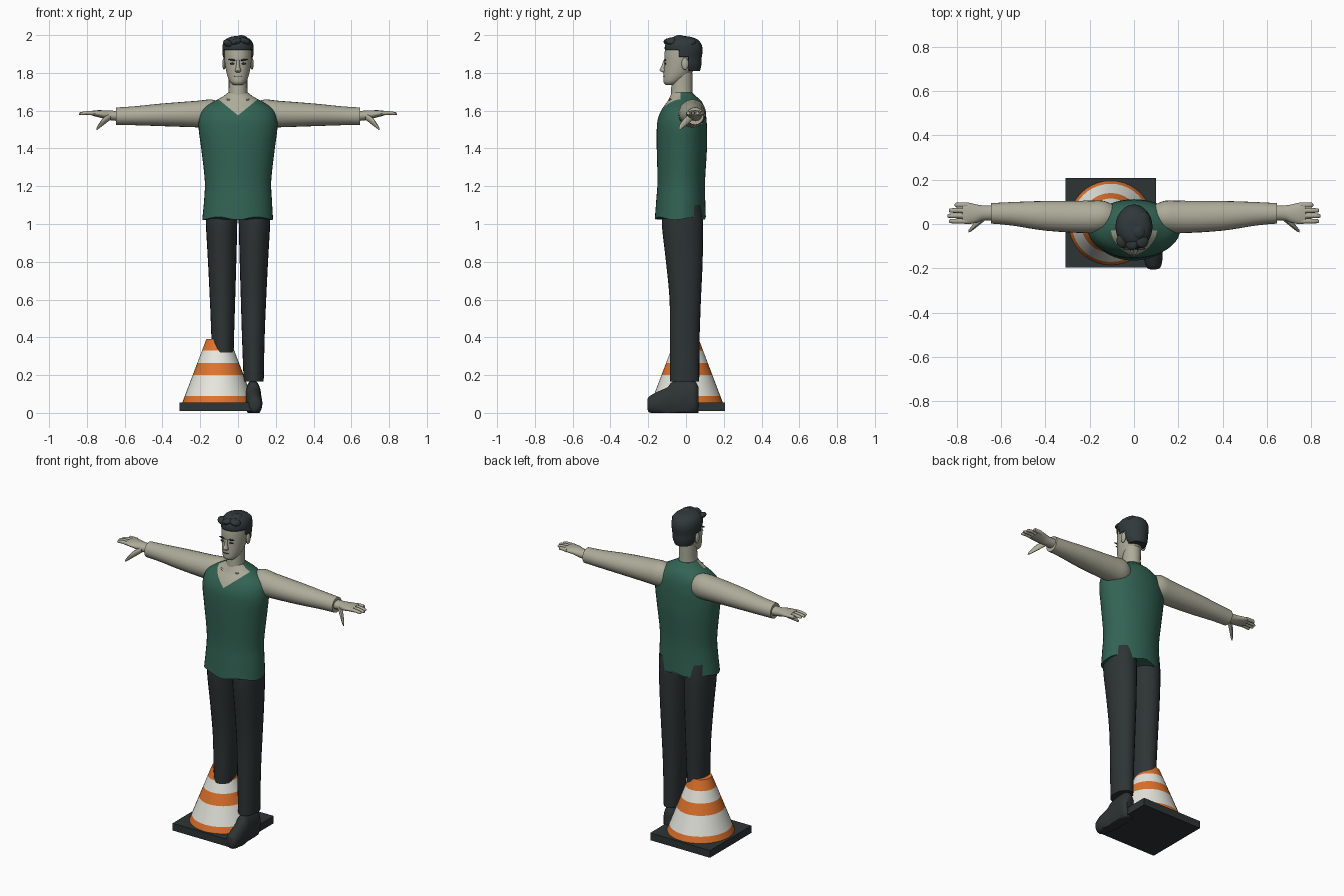
import bpy, bmesh, math
from mathutils import Vector

cube = bpy.data.objects.get("Cube")
if cube:
    bpy.data.objects.remove(cube, do_unlink=True)


def material(name, rgb):
    m = bpy.data.materials.new(name)
    m.use_nodes = True
    m.diffuse_color = (*rgb, 1)
    m.node_tree.nodes["Principled BSDF"].inputs["Base Color"].default_value = (*rgb, 1)
    return m


SKIN = material("skin", (.42, .41, .32))
GREEN = material("green shirt", (.032, .125, .088))
DARK = material("charcoal cloth", (.027, .034, .035))
HAIR = material("dark hair", (.03, .04, .043))
ORANGE = material("cone orange", (.75, .17, .025))
WHITE = material("cone white", (.8, .8, .74))


def finish(name, bm, mats, angle=40):
    bmesh.ops.recalc_face_normals(bm, faces=bm.faces)
    me = bpy.data.meshes.new(name)
    bm.to_mesh(me)
    bm.free()
    for m in mats:
        me.materials.append(m)
    ob = bpy.data.objects.new(name, me)
    bpy.context.collection.objects.link(ob)
    bpy.ops.object.select_all(action="DESELECT")
    bpy.context.view_layer.objects.active = ob
    ob.select_set(True)
    bpy.ops.object.shade_smooth_by_angle(angle=math.radians(angle))
    return ob


def smooth_rows(rows, steps):
    """Catmull-Rom interpolation between cross-sections."""
    out = []
    last = len(rows) - 1
    for i in range(last):
        p0, p1, p2, p3 = rows[max(i - 1, 0)], rows[i], rows[i + 1], rows[min(i + 2, last)]
        for k in range(steps):
            t = k / steps
            out.append([.5 * (2 * b + (c - a) * t + (2 * a - 5 * b + 4 * c - d) * t ** 2
                              + (3 * b - a - 3 * c + d) * t ** 3)
                        for a, b, c, d in zip(p0, p1, p2, p3)])
    return out + [rows[-1]]


def loft_mesh(rows, axis="z", n=24, steps=4, side=1):
    """Oval rings (position, centre a, centre b, radius a, radius b) along an axis."""
    bm = bmesh.new()
    rings = []
    for t, a, b, ra, rb in smooth_rows(rows, steps):
        ring = []
        for i in range(n):
            u = 2 * math.pi * i / n
            p, q = a + ra * math.cos(u), b + rb * math.sin(u)
            x, y, z = {"z": (p, q, t), "x": (t, p, q), "y": (p, t, q)}[axis]
            ring.append(bm.verts.new((x * side, y, z)))
        rings.append(ring)
    for lo, hi in zip(rings, rings[1:]):
        for i in range(n):
            j = (i + 1) % n
            bm.faces.new((lo[i], lo[j], hi[j], hi[i]))
    bm.faces.new(rings[0])
    bm.faces.new(rings[-1])
    return bm


def loft(name, rows, mat, **kw):
    return finish(name, loft_mesh(rows, **kw), [mat])


def blob(name, loc, size, mat, tilt=0):
    bm = bmesh.new()
    bmesh.ops.create_uvsphere(bm, u_segments=14, v_segments=8, radius=1)
    bmesh.ops.scale(bm, vec=size, verts=bm.verts)
    ob = finish(name, bm, [mat])
    ob.location = loc
    ob.rotation_euler.y = tilt
    return ob


def cut(bm, point, normal):
    bmesh.ops.bisect_plane(bm, geom=bm.verts[:] + bm.edges[:] + bm.faces[:],
                           plane_co=point, plane_no=normal)


# Cone with stripes and its square base
CX, CY = -.105, .005
bm = bmesh.new()
bmesh.ops.create_cube(bm, size=1)
bmesh.ops.scale(bm, vec=(.41, .405, .045), verts=bm.verts)
finish("cone_base", bm, [DARK]).location = (CX, CY, .032)
levels = [.05, .09, .2, .265, .33, .39]
bm = loft_mesh([(z, CX, CY, .19 - .38 * (z - .055), .19 - .38 * (z - .055)) for z in levels],
               n=40, steps=1)
for f in bm.faces:
    z = f.calc_center_median().z
    f.material_index = int(.09 < z < .2 or .265 < z < .33)
finish("traffic_cone", bm, [ORANGE, WHITE])

# Trousers: one leg stands on the floor, the other inside the cone
leg = [(.165, .083, -.008, .053, .078), (.4, .081, -.007, .06, .079),
       (.6, .082, -.004, .067, .083), (.8, .084, -.009, .075, .097),
       (1.0, .087, -.019, .083, .109), (1.1, .087, -.02, .083, .1)]
loft("left_leg", leg, DARK)
loft("right_leg", [(.32, .081, -.007, .058, .079)] + leg[1:], DARK, side=-1)

# Shoe with a flat sole
bm = loft_mesh([(-.205, .088, .045, .012, .02), (-.195, .088, .045, .032, .042),
                (-.15, .087, .05, .042, .062), (-.1, .083, .055, .043, .08),
                (-.07, .081, .07, .043, .095), (0, .08, .075, .044, .1),
                (.045, .08, .075, .042, .095), (.065, .08, .07, .025, .07)], axis="y")
for v in bm.verts:
    v.co.z = min(max(v.co.z, 0), .17)
finish("left_shoe", bm, [DARK])

# Shirt with a V neck cut into the front
bm = loft_mesh([(1.03, -.002, -.03, .187, .135), (1.12, 0, -.028, .18, .13),
                (1.23, 0, -.025, .176, .126), (1.4, 0, -.022, .195, .133),
                (1.5, 0, -.022, .208, .133), (1.56, 0, -.02, .206, .128),
                (1.61, 0, -.013, .185, .113), (1.65, 0, -.008, .125, .09),
                (1.675, 0, -.015, .08, .07), (1.695, 0, -.02, .054, .055)], n=40)
for s in (-1, 1):
    cut(bm, (0, 0, 1.575), (.82 * s, 0, -1))
cut(bm, (0, -.03, 1.6), (0, 1, 0))
for f in bm.faces:
    c = f.calc_center_median()
    f.material_index = int(c.y < -.03 and c.z > 1.575 + .82 * abs(c.x))
for v in bm.verts:
    if v.co.z < 1.035:
        v.co.z += .008 * math.sin(5 * math.atan2(v.co.y, v.co.x))
finish("shirt", bm, [GREEN, SKIN])

# Arms and hands
for s, side in ((1, "left"), (-1, "right")):
    loft(side + "_arm", [(.09, .035, 1.58, .05, .06), (.14, .035, 1.585, .07, .074),
                         (.22, .032, 1.582, .073, .07), (.4, .037, 1.578, .067, .06),
                         (.55, .046, 1.573, .053, .05), (.645, .048, 1.571, .046, .046)],
         SKIN, axis="x", side=s)
    loft(side + "_palm", [(.63, .05, 1.572, .034, .027), (.68, .05, 1.575, .034, .025),
                          (.71, .047, 1.58, .041, .022), (.75, .048, 1.585, .049, .017),
                          (.775, .05, 1.587, .046, .012)], SKIN, axis="x", side=s)
    for finger, y, end in (("index", .013, .835), ("middle", .037, .842),
                           ("ring", .061, .836), ("little", .086, .81)):
        loft(f"{side}_{finger}_finger",
             [(.755, y, 1.586, .012, .012), (.8, y, 1.588, .011, .01),
              (end - .006, y, 1.584, .009, .008), (end, y, 1.583, .004, .003)],
             SKIN, axis="x", n=10, steps=2, side=s)
    loft(side + "_thumb", [(.675, .03, 1.57, .016, .018), (.71, .002, 1.545, .016, .02),
                           (.735, -.022, 1.52, .011, .014), (.748, -.033, 1.504, .005, .007)],
         SKIN, axis="x", n=12, side=s)
    # Ear, collar bone, eye and brow on each side
    blob(side + "_ear", (.074 * s, -.005, 1.848), (.009, .019, .032), SKIN)
    blob(side + "_collar_bone", (.035 * s, -.082, 1.652), (.03, .009, .006), SKIN, -.35 * s)
    blob(side + "_eye", (.03 * s, -.109, 1.849), (.014, .004, .005), HAIR)
    blob(side + "_brow", (.031 * s, -.111, 1.869), (.021, .005, .0045), HAIR, -.12 * s)

# Neck, head, nose and mouth
loft("neck", [(1.65, 0, -.022, .062, .058), (1.7, 0, -.023, .05, .057),
              (1.8, 0, -.018, .05, .052)], SKIN)
loft("head", [(1.735, 0, -.08, .022, .025), (1.75, 0, -.073, .04, .045),
              (1.78, 0, -.053, .055, .066), (1.82, 0, -.036, .065, .081),
              (1.86, 0, -.027, .071, .088), (1.9, 0, -.022, .073, .092),
              (1.94, 0, -.02, .069, .086), (1.97, 0, -.02, .05, .06),
              (1.983, 0, -.02, .02, .025)], SKIN, n=32)
loft("nose", [(1.803, 0, -.113, .012, .01), (1.813, 0, -.119, .016, .021),
              (1.835, 0, -.116, .01, .014), (1.868, 0, -.109, .008, .01)], SKIN, n=12)
blob("mouth", (0, -.116, 1.782), (.021, .005, .003), HAIR)

# Hair cap: open at the face and around the ears
bm = loft_mesh([(1.81, 0, .022, .052, .052), (1.84, 0, .003, .071, .078),
                (1.88, 0, -.01, .079, .093), (1.92, 0, -.012, .083, .1),
                (1.95, 0, -.014, .081, .096), (1.975, 0, -.014, .068, .077),
                (1.99, 0, -.02, .042, .048), (1.995, 0, -.024, .012, .015)], n=32)
openings = [(1.885, .014), (1.92, -.036)]
for z, y in openings:
    cut(bm, (0, 0, z), (0, 0, 1))
    cut(bm, (0, y, 0), (0, 1, 0))
hidden = []
for f in bm.faces:
    c = f.calc_center_median()
    if any(c.z < z and c.y < y for z, y in openings):
        hidden.append(f)
bmesh.ops.delete(bm, geom=hidden, context="FACES")
cap = finish("hair_cap", bm, [HAIR])
shell = cap.modifiers.new("thickness", "SOLIDIFY")
shell.thickness = .012

# Swept locks on top
for i, (x, y, z, tilt) in enumerate([(-.05, -.075, 1.955, .5), (-.01, -.085, 1.965, -.3),
                                     (.035, -.075, 1.968, .3), (.02, -.035, 1.982, .1),
                                     (-.04, -.02, 1.97, -.5), (.045, .02, 1.965, .5)]):
    blob(f"hair_lock_{i + 1}", (x, y, z), (.032, .034, .018), HAIR, tilt)
